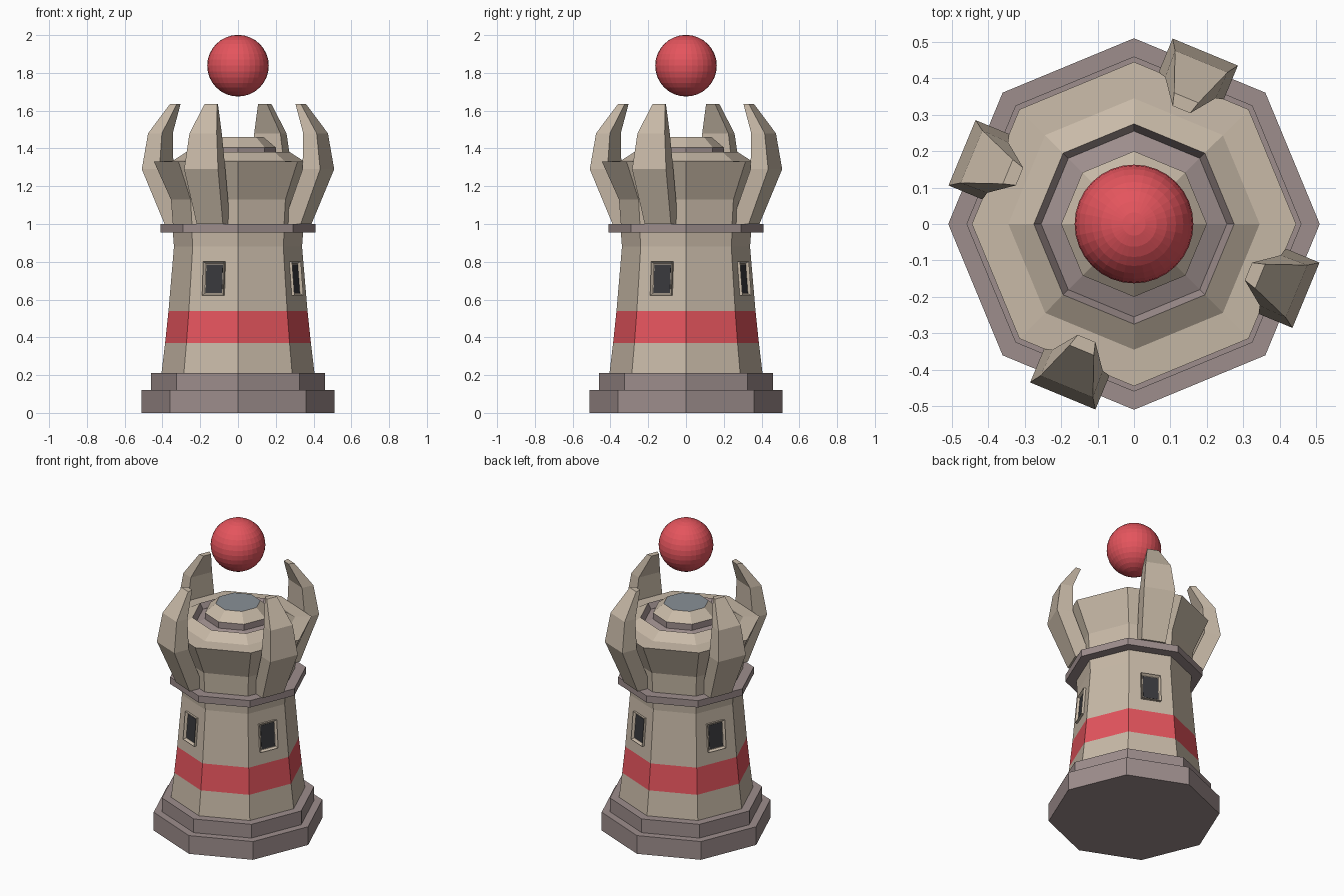
import bpy, bmesh
from math import pi, sin, cos, atan
from mathutils import Matrix

if "Cube" in bpy.data.objects:
    bpy.data.objects.remove(bpy.data.objects["Cube"])


def material(name, rgb):
    m = bpy.data.materials.new(name)
    m.diffuse_color = (*rgb, 1)
    m.use_nodes = True
    m.node_tree.nodes["Principled BSDF"].inputs["Base Color"].default_value = m.diffuse_color
    return m


SAND = material("sandstone", (0.58, 0.49, 0.39))
STONE = material("mauve_stone", (0.34, 0.27, 0.265))
RED = material("red", (0.78, 0.09, 0.11))
DARK = material("dark_pane", (0.04, 0.04, 0.045))
GLASS = material("grey_glass", (0.25, 0.28, 0.31))


def finish(name, bm, mat):
    bmesh.ops.recalc_face_normals(bm, faces=bm.faces)
    me = bpy.data.meshes.new(name)
    bm.to_mesh(me)
    bm.free()
    me.materials.append(mat)
    ob = bpy.data.objects.new(name, me)
    bpy.context.collection.objects.link(ob)
    return ob


def skin(name, rings, mat, caps=True):
    """Bridge successive rings of points, capping both ends."""
    bm = bmesh.new()
    loops = [[bm.verts.new(p) for p in ring] for ring in rings]
    n = len(loops[0])
    for a, b in zip(loops, loops[1:]):
        for i in range(n):
            j = (i + 1) % n
            bm.faces.new((a[i], a[j], b[j], b[i]))
    if caps:
        bm.faces.new(loops[0])
        bm.faces.new(loops[-1])
    return finish(name, bm, mat)


def octagon(name, profile, mat, caps=True):
    """Eight-sided turned part from (radius, height) points."""
    rings = [[(r * cos(i * pi / 4), r * sin(i * pi / 4), z) for i in range(8)]
             for r, z in profile]
    return skin(name, rings, mat, caps)


# Stepped base
octagon("base_step_lower", [(0.51, 0), (0.51, 0.12)], STONE)
octagon("base_step_upper", [(0.46, 0.12), (0.46, 0.21)], STONE)

# Tapering shaft with painted band
octagon("shaft_lower", [(0.405, 0.21), (0.386, 0.37)], SAND, False)
octagon("painted_band", [(0.386, 0.37), (0.368, 0.54)], RED, False)
octagon("shaft_upper", [(0.368, 0.54), (0.339, 0.88), (0.345, 0.955)], SAND, False)
octagon("collar", [(0.41, 0.955), (0.41, 1.0)], STONE)

# Flared crown with raised rim
octagon("crown", [(0.345, 1.0), (0.355, 1.13), (0.445, 1.33), (0.345, 1.335),
                  (0.275, 1.38)], SAND, False)
octagon("crown_well", [(0.275, 1.38), (0.255, 1.345), (0.2, 1.365), (0.2, 1.405)],
        STONE, False)
octagon("roof_slope", [(0.2, 1.405), (0.135, 1.46)], SAND, False)
octagon("roof_lens", [(0.135, 1.45), (0.135, 1.46)], GLASS)

# Floating orb
bm = bmesh.new()
bmesh.ops.create_uvsphere(bm, u_segments=32, v_segments=16, radius=0.163)
orb = finish("orb", bm, RED)
orb.location.z = 1.838

# Claw sections: height, inner and outer distance, inner and outer half width
CLAW = [(1.0, 0.29, 0.39, 0.075, 0.075),
        (1.29, 0.41, 0.511, 0.097, 0.097),
        (1.48, 0.405, 0.483, 0.075, 0.078),
        (1.635, 0.34, 0.375, 0.026, 0.036)]
claw_rings = [[(a, -wa, z), (b, -wb, z), (b, wb, z), (a, wa, z)]
              for z, a, b, wa, wb in CLAW]


def window_frame(name):
    """Shallow box whose outer face is inset and pushed in."""
    bm = bmesh.new()
    bmesh.ops.create_cube(bm, size=1, matrix=Matrix.Diagonal((0.04, 0.122, 0.18, 1)))
    front = max(bm.faces, key=lambda f: f.calc_center_median().x)
    bmesh.ops.inset_region(bm, faces=[front], thickness=0.014)
    bmesh.ops.translate(bm, verts=front.verts, vec=(-0.015, 0, 0))
    return finish(name, bm, SAND)


def window_pane(name):
    bm = bmesh.new()
    bmesh.ops.create_cube(bm, size=1, matrix=Matrix.Translation((-0.003, 0, 0))
                          @ Matrix.Diagonal((0.02, 0.094, 0.152, 1)))
    return finish(name, bm, DARK)


# Claws and windows share four alternate faces of the tower
tilt = Matrix.Translation((0.322, 0, 0.71)) @ Matrix.Rotation(-atan(0.079), 4, 'Y')
for k in range(4):
    turn = Matrix.Rotation(pi * 3 / 8 + k * pi / 2, 4, 'Z')
    skin(f"claw_{k + 1}", claw_rings, SAND).matrix_world = turn
    window_frame(f"window_frame_{k + 1}").matrix_world = turn @ tilt
    window_pane(f"window_pane_{k + 1}").matrix_world = turn @ tilt
